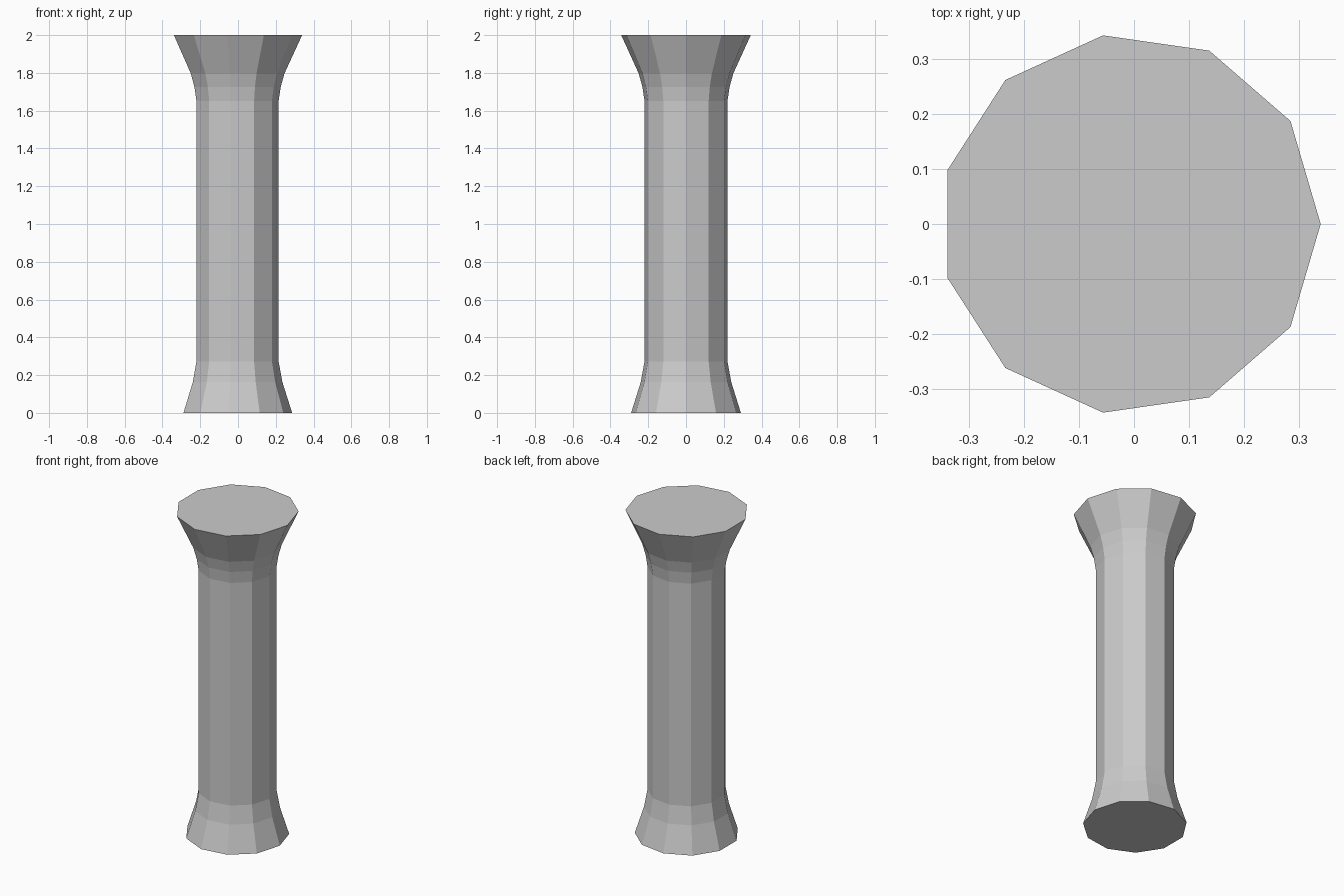
import bpy, bmesh
from math import cos, sin, tau

if "Cube" in bpy.data.objects:
    bpy.data.objects.remove(bpy.data.objects["Cube"])

SIDES = 11
CENTRE_X = -0.007  # odd-sided column: shift so its bounds are centred

# Profile as (radius, height): flared foot, straight shaft, flared head
PROFILE = [(0.2935, 0.0), (0.242, 0.163), (0.222, 0.272),
           (0.222, 1.652), (0.233, 1.725), (0.253, 1.797), (0.3465, 2.0)]

bm = bmesh.new()
rings = [[bm.verts.new((CENTRE_X + r * cos(tau * i / SIDES), r * sin(tau * i / SIDES), z))
          for i in range(SIDES)] for r, z in PROFILE]

# Side facets between neighbouring rings
for low, high in zip(rings, rings[1:]):
    for i in range(SIDES):
        j = (i + 1) % SIDES
        bm.faces.new((low[i], low[j], high[j], high[i]))

# End caps
bm.faces.new(rings[0][::-1])
bm.faces.new(rings[-1])

mesh = bpy.data.meshes.new("column")
bm.to_mesh(mesh)
bm.free()
column = bpy.data.objects.new("column", mesh)
bpy.context.collection.objects.link(column)
